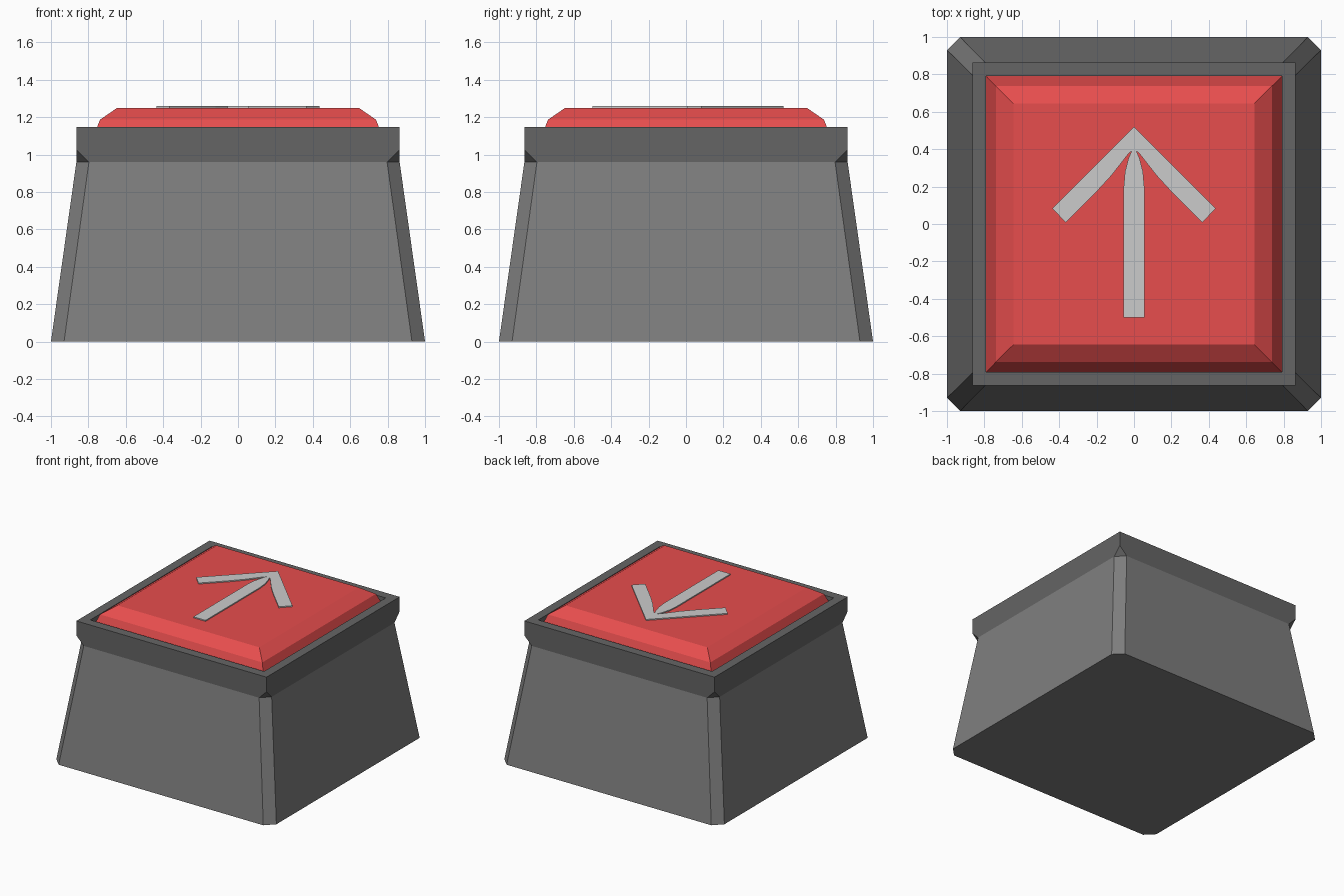
import bpy, bmesh

if "Cube" in bpy.data.objects:
    bpy.data.objects.remove(bpy.data.objects["Cube"])


def add_material(obj, name, color):
    mat = bpy.data.materials.new(name)
    mat.diffuse_color = (*color, 1)
    mat.use_nodes = True
    mat.node_tree.nodes["Principled BSDF"].inputs["Base Color"].default_value = mat.diffuse_color
    obj.data.materials.append(mat)


def finish(bm, name):
    bmesh.ops.recalc_face_normals(bm, faces=bm.faces)
    mesh = bpy.data.meshes.new(name)
    bm.to_mesh(mesh)
    bm.free()
    obj = bpy.data.objects.new(name, mesh)
    bpy.context.collection.objects.link(obj)
    return obj


def loft(name, rings):
    """Closed loft through square rings (half width, corner cut, z)."""
    bm = bmesh.new()
    loops = []
    for h, c, z in rings:
        k = h - c
        pts = [(k, -h), (h, -k), (h, k), (k, h), (-k, h), (-h, k), (-h, -k), (-k, -h)]
        loops.append([bm.verts.new((x, y, z)) for x, y in pts])
    for a, b in zip(loops, loops[1:]):
        for i in range(8):
            j = (i + 1) % 8
            bm.faces.new((a[i], a[j], b[j], b[i]))
    bm.faces.new(loops[0][::-1])
    bm.faces.new(loops[-1])
    # uncut corners collapse to a single point
    bmesh.ops.remove_doubles(bm, verts=bm.verts, dist=1e-5)
    return finish(bm, name)


# Tapered housing with cut corners, darker square rim and recess
housing = loft("housing", [(1, .07, 0), (.864, .067, .96), (.864, 0, 1.027),
                           (.864, 0, 1.147), (.79, 0, 1.147), (.79, 0, 1.03)])
add_material(housing, "housing_grey", (.21, .21, .21))
add_material(housing, "rim_grey", (.13, .13, .13))
for face in housing.data.polygons:
    face.material_index = int(face.center.z > .97)

# Red push button with two sloped steps
button = loft("button", [(.79, 0, 1.05), (.738, 0, 1.186), (.645, 0, 1.25)])
add_material(button, "button_red", (.8, .075, .075))

# Raised arrow on the button: right half outline, mirrored
half = [(.055, -.5), (.055, .2), (.048, .28), (.03, .35), (.013, .39),
        (.03, .375), (.12, .26), (.2, .173), (.365, .008), (.437, .083)]
outline = half + [(0, .52)] + [(-x, y) for x, y in reversed(half)]
bm = bmesh.new()
face = bm.faces.new([bm.verts.new((x, y, 1.248)) for x, y in outline])
top = bmesh.ops.extrude_face_region(bm, geom=[face], use_keep_orig=True)["geom"]
bmesh.ops.translate(bm, verts=[v for v in top if isinstance(v, bmesh.types.BMVert)],
                    vec=(0, 0, .011))
finish(bm, "arrow")
